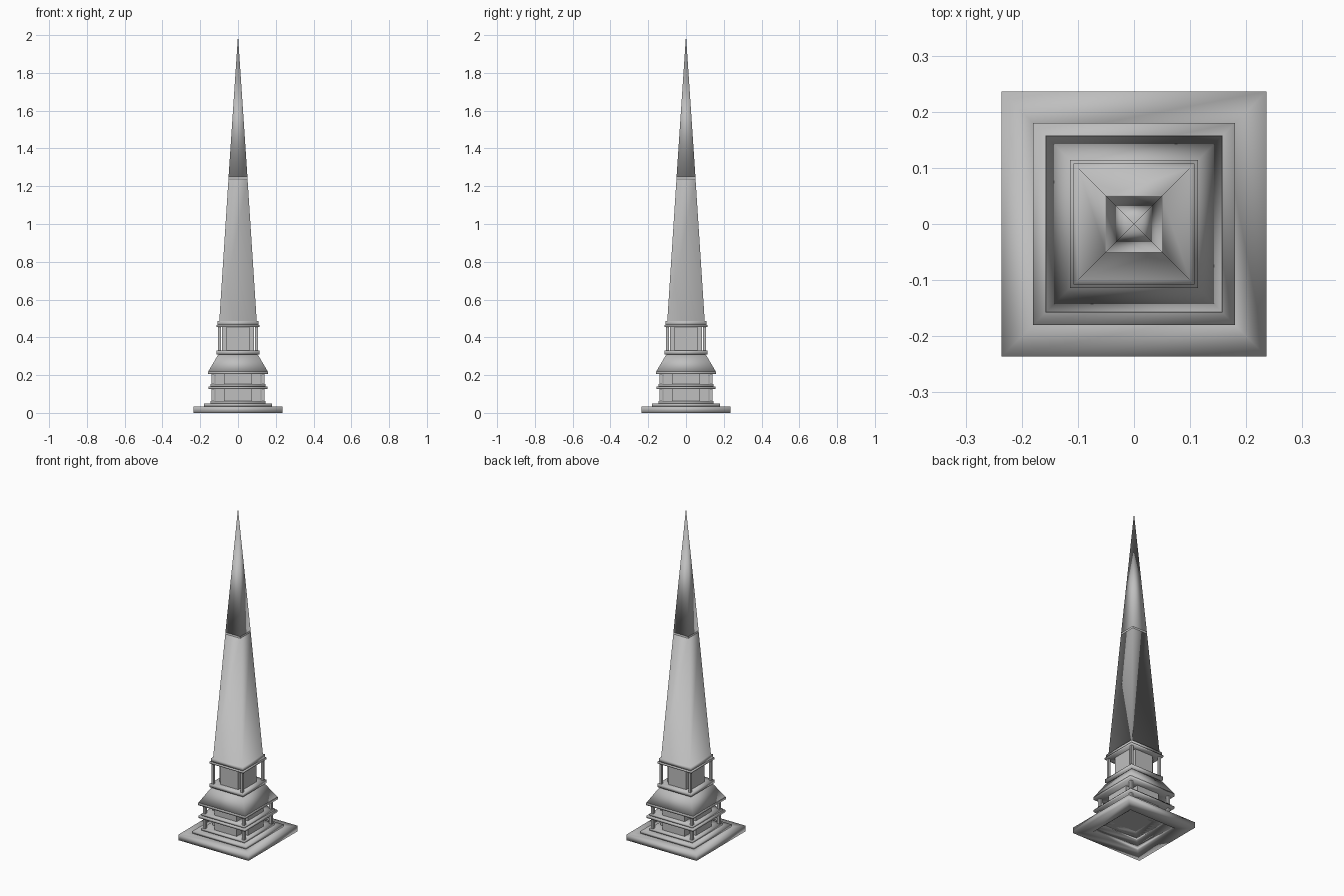
import bpy
import bmesh

if "Cube" in bpy.data.objects:
    bpy.data.objects.remove(bpy.data.objects["Cube"], do_unlink=True)


def material(name, value):
    m = bpy.data.materials.new(name)
    m.use_nodes = True
    colour = (value, value, value, 1)
    m.diffuse_color = colour
    m.node_tree.nodes["Principled BSDF"].inputs["Base Color"].default_value = colour
    return m


STONE = material("grey stone", 0.52)
WHITE = material("white band", 0.9)


def finish(name, bm, mat, smooth):
    bmesh.ops.remove_doubles(bm, verts=bm.verts, dist=0.00001)
    bmesh.ops.recalc_face_normals(bm, faces=bm.faces)
    mesh = bpy.data.meshes.new(name)
    bm.to_mesh(mesh)
    bm.free()
    mesh.materials.append(mat)
    for p in mesh.polygons:
        p.use_smooth = smooth
    ob = bpy.data.objects.new(name, mesh)
    bpy.context.collection.objects.link(ob)
    return ob


def extrude_plan(name, plan, levels, mat=STONE, smooth=True, closed=False):
    """Stack scaled copies of a plan at (scale, z); closed joins last to first."""
    bm = bmesh.new()
    rings = [[bm.verts.new((x * s, y * s, z)) for x, y in plan] for s, z in levels]
    n = len(plan)
    pairs = list(zip(rings, rings[1:]))
    if closed:
        pairs.append((rings[-1], rings[0]))
    for a, b in pairs:
        for i in range(n):
            j = (i + 1) % n
            bm.faces.new((a[i], a[j], b[j], b[i]))
    if not closed:
        bm.faces.new(rings[0])
        if levels[-1][0] > 0:
            bm.faces.new(rings[-1])
    return finish(name, bm, mat, smooth)


SQUARE = [(-1, -1), (1, -1), (1, 1), (-1, 1)]


def frame(name, outer, inner, z0, z1):
    """Square slab with a square opening."""
    extrude_plan(name, SQUARE, [(outer, z0), (outer, z1), (inner, z1), (inner, z0)],
                 closed=True)


def cross_core(name, arm, reach, z0, z1):
    """Core with notched corners."""
    quarter = [(arm, -reach), (arm, -arm), (reach, -arm)]
    plan = []
    for _ in range(4):
        plan += quarter
        quarter = [(-y, x) for x, y in quarter]
    extrude_plan(name, plan, [(1, z0), (1, z1)], smooth=False)


def corner_posts(name, centre, half, z0, z1):
    for k, (sx, sy) in enumerate(SQUARE):
        plan = [(sx * centre + x * half, sy * centre + y * half) for x, y in SQUARE]
        extrude_plan(f"{name}_{k + 1}", plan, [(1, z0), (1, z1)], smooth=False)


# Base slab and plinth, open underneath
frame("base_slab", 0.236, 0.16, 0, 0.035)
frame("plinth", 0.18, 0.12, 0.035, 0.05)

# Two low storeys with ledges
for level, z in (("lower", 0.05), ("upper", 0.14)):
    top = 0.127 if level == "lower" else 0.205
    cross_core(level + "_storey_core", 0.075, 0.12, z, top)
    corner_posts(level + "_storey_post", 0.132, 0.008, z, top)
    frame(level + "_storey_sill", 0.145, 0.07, z, z + 0.012)
frame("middle_ledge", 0.157, 0.07, 0.127, 0.14)
frame("eaves_ledge", 0.158, 0.07, 0.205, 0.22)

# Sloping roof
extrude_plan("sloped_roof", SQUARE, [(0.157, 0.22), (0.11, 0.3), (0.1, 0.31)])

# Lantern stage
frame("lantern_sill", 0.113, 0.05, 0.31, 0.33)
cross_core("lantern_core", 0.06, 0.084, 0.33, 0.455)
corner_posts("lantern_post", 0.098, 0.007, 0.33, 0.455)
frame("lantern_cornice", 0.114, 0.05, 0.455, 0.465)

# Spire in two lengths, parted by a pale band
extrude_plan("lower_spire", SQUARE,
             [(0.108, 0.465), (0.108, 0.485), (0.099, 0.487), (0.0505, 1.238)])
extrude_plan("spire_band", SQUARE, [(0.0505, 1.238), (0.05, 1.248)],
             mat=WHITE, smooth=False)
extrude_plan("upper_spire", SQUARE, [(0.05, 1.248), (0, 2)])
